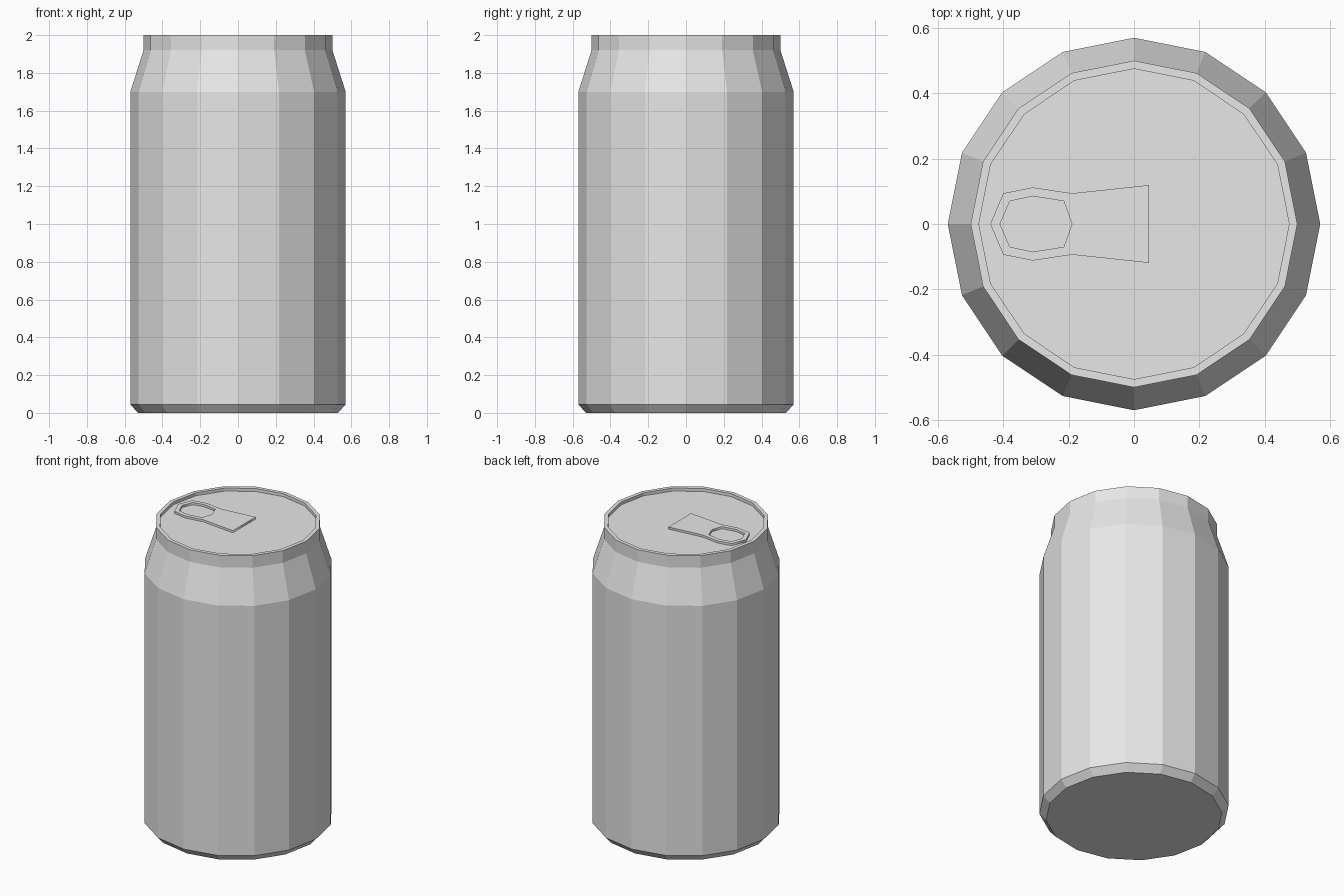
import bpy
import bmesh
from math import tau
from mathutils import Vector

SIDES = 16
LID_Z = 1.98
TAB_THICK = 0.014

if "Cube" in bpy.data.objects:
    bpy.data.objects.remove(bpy.data.objects["Cube"], do_unlink=True)

# Bare metal
metal = bpy.data.materials.new("light_grey_metal")
metal.use_nodes = True
grey = (0.8, 0.8, 0.8, 1)
metal.diffuse_color = grey
metal.node_tree.nodes["Principled BSDF"].inputs["Base Color"].default_value = grey


def lathe(name, profile):
    """Turn a (radius, z) profile around the z axis into a faceted solid."""
    bm = bmesh.new()
    verts = [bm.verts.new((r, 0, z)) for r, z in profile]
    edges = [bm.edges.new(pair) for pair in zip(verts, verts[1:])]
    bmesh.ops.spin(bm, geom=verts + edges, cent=(0, 0, 0), axis=(0, 0, 1),
                   angle=tau, steps=SIDES)
    bmesh.ops.remove_doubles(bm, verts=bm.verts, dist=0.0005)
    # Close the base and the lid with single flat faces
    bmesh.ops.holes_fill(bm, edges=[e for e in bm.edges if e.is_boundary], sides=0)
    bmesh.ops.recalc_face_normals(bm, faces=bm.faces)
    mesh = bpy.data.meshes.new(name)
    bm.to_mesh(mesh)
    bm.free()
    mesh.materials.append(metal)
    obj = bpy.data.objects.new(name, mesh)
    bpy.context.collection.objects.link(obj)
    return obj


def mirrored(half):
    """Close a half outline by mirroring it across the x axis."""
    return half + [(x, -y) for x, y in reversed(half) if y]


def plate(name, outlines, z, thickness):
    """Flat plate from an outer outline and its hole outlines."""
    curve = bpy.data.curves.new(name, "CURVE")
    curve.dimensions = "2D"
    curve.fill_mode = "BOTH"
    curve.extrude = thickness / 2
    for outline in outlines:
        spline = curve.splines.new("POLY")
        spline.points.add(len(outline) - 1)
        for point, (x, y) in zip(spline.points, outline):
            point.co = (x, y, 0, 1)
        spline.use_cyclic_u = True
    curve.materials.append(metal)
    obj = bpy.data.objects.new(name, curve)
    obj.location = Vector((0, 0, z + thickness / 2))
    bpy.context.collection.objects.link(obj)
    bpy.ops.object.select_all(action="DESELECT")
    obj.select_set(True)
    bpy.context.view_layer.objects.active = obj
    bpy.ops.object.convert(target="MESH")
    return obj


# Can: chamfered base, straight wall, shoulder, neck, rim and sunken lid
lathe("can_body", [(0.53, 0), (0.57, 0.045), (0.57, 1.70), (0.50, 1.92),
                   (0.50, 2.0), (0.475, 2.0), (0.475, LID_Z)])

# Pull tab with its finger hole
tab_edge = mirrored([(-0.44, 0), (-0.40, 0.094), (-0.31, 0.112),
                     (-0.19, 0.094), (0.046, 0.119)])
finger_hole = mirrored([(-0.41, 0), (-0.38, 0.07), (-0.31, 0.085),
                        (-0.215, 0.07), (-0.19, 0)])
plate("pull_tab", [tab_edge, finger_hole], LID_Z, TAB_THICK)
